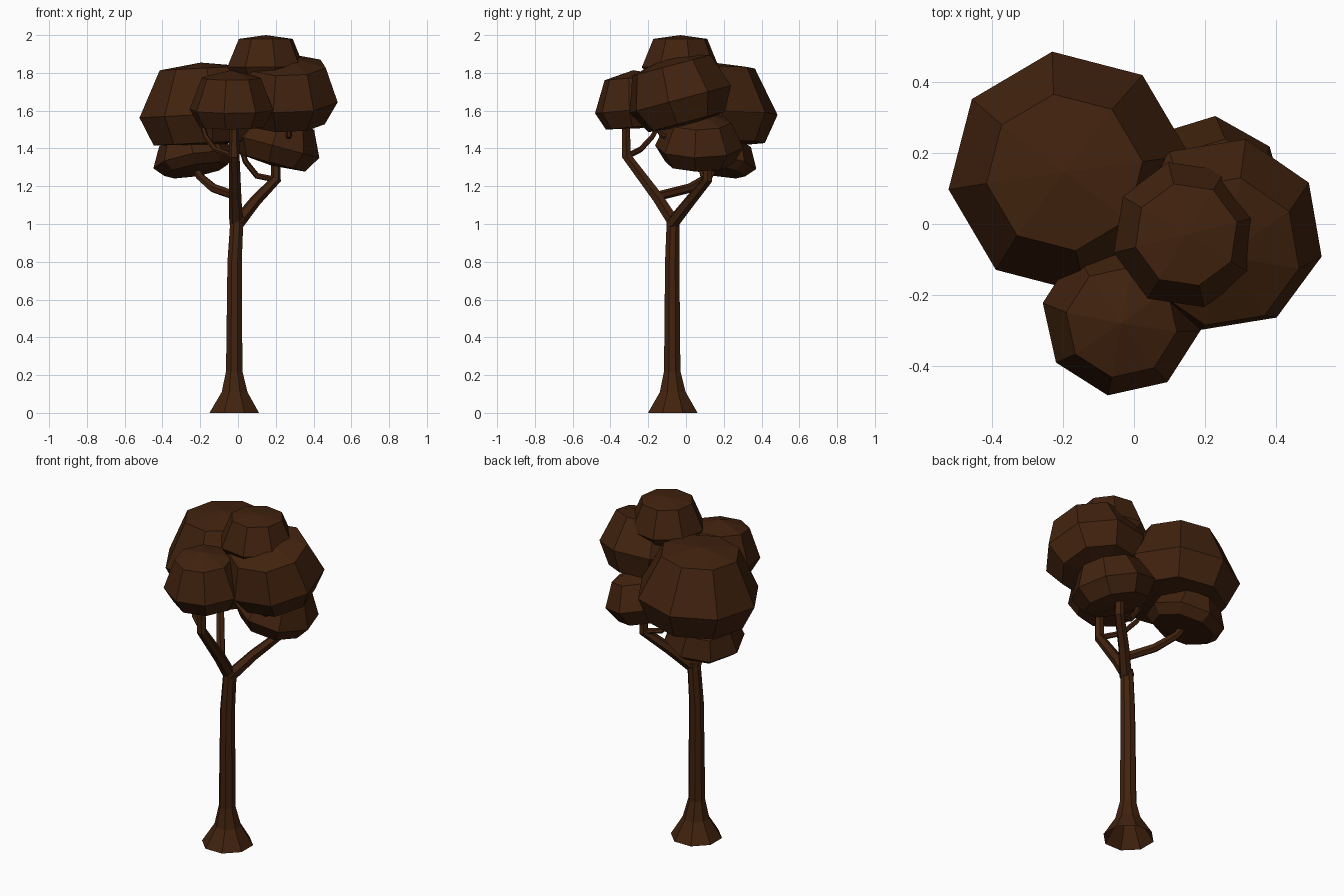
import bpy, bmesh, math
from mathutils import Vector, Matrix

cube = bpy.data.objects.get("Cube")
if cube:
    bpy.data.objects.remove(cube, do_unlink=True)

# Single dark brown material
brown = bpy.data.materials.new("dark_brown")
brown.use_nodes = True
COLOUR = (0.054, 0.0165, 0.0045, 1)
brown.diffuse_color = COLOUR
bsdf = brown.node_tree.nodes["Principled BSDF"]
bsdf.inputs["Base Color"].default_value = COLOUR
bsdf.inputs["Roughness"].default_value = 0.9


def loft(name, rings, tips=()):
    """Skin a list of equal rings; optional (ring index, point) tips close the ends."""
    bm = bmesh.new()
    loops = [[bm.verts.new(p) for p in ring] for ring in rings]
    n = len(loops[0])
    for a, b in zip(loops, loops[1:]):
        for i in range(n):
            j = (i + 1) % n
            bm.faces.new((a[i], a[j], b[j], b[i]))
    for index, point in tips:
        loop, tip = loops[index], bm.verts.new(point)
        for i in range(n):
            bm.faces.new((loop[i], loop[(i + 1) % n], tip))
    bmesh.ops.recalc_face_normals(bm, faces=bm.faces)
    mesh = bpy.data.meshes.new(name)
    bm.to_mesh(mesh)
    bm.free()
    mesh.materials.append(brown)
    obj = bpy.data.objects.new(name, mesh)
    bpy.context.collection.objects.link(obj)


def circle(r, sides, phase=0.0):
    return [Vector((r * math.cos(phase + math.tau * i / sides),
                    r * math.sin(phase + math.tau * i / sides), 0)) for i in range(sides)]


def tube(name, path, sides=6):
    """Tapered limb through (x, y, z, radius) points."""
    pts = [Vector(p[:3]) for p in path]
    rings = []
    for i, p in enumerate(pts):
        before = (p - pts[i - 1]).normalized() if i else Vector()
        after = (pts[i + 1] - p).normalized() if i < len(pts) - 1 else Vector()
        turn = Vector((0, 0, 1)).rotation_difference(before + after)
        rings.append([p + turn @ v for v in circle(path[i][3], sides)])
    loft(name, rings)


def clump(name, centre, profile, low, high, phase, tilt_x=0, tilt_y=0):
    """Faceted eight-sided foliage mass; profile holds (radius, height) rings."""
    m = (Matrix.Translation(centre) @ Matrix.Rotation(math.radians(tilt_y), 4, 'Y')
         @ Matrix.Rotation(math.radians(tilt_x), 4, 'X'))
    rings = [[m @ (v + Vector((0, 0, z))) for v in circle(r, 8, math.radians(phase))]
             for r, z in profile]
    loft(name, rings, [(0, m @ Vector((0, 0, low))), (-1, m @ Vector((0, 0, high)))])


# Trunk with flared, open foot
trunk = [(-0.02, -0.07, 0.0, 0.142), (-0.018, -0.07, 0.11, 0.074), (-0.02, -0.073, 0.22, 0.047),
         (-0.018, -0.073, 0.8, 0.041), (-0.005, -0.067, 1.04, 0.037)]
loft("trunk", [[Vector((x, y, z)) + v for v in circle(r, 8, math.pi / 8)] for x, y, z, r in trunk])

# Main limbs
tube("front_branch", [(-0.01, -0.06, 1.0, 0.036), (-0.015, -0.15, 1.14, 0.033),
                      (-0.02, -0.315, 1.36, 0.028), (-0.02, -0.32, 1.58, 0.023)])
tube("back_left_branch", [(-0.005, -0.075, 1.0, 0.036), (0.09, 0.02, 1.12, 0.031),
                          (0.2, 0.115, 1.235, 0.028), (0.2, 0.115, 1.4, 0.025)])
tube("back_right_branch", [(-0.015, -0.14, 1.15, 0.025), (-0.13, 0.02, 1.19, 0.025),
                           (-0.2, 0.12, 1.25, 0.022), (-0.24, 0.17, 1.33, 0.018)])

# Thin twigs reaching the upper foliage
tube("front_twig", [(-0.02, -0.31, 1.36, 0.016), (-0.12, -0.24, 1.395, 0.015),
                    (-0.17, -0.18, 1.46, 0.014), (-0.2, -0.12, 1.56, 0.012)])
tube("back_twig", [(0.2, 0.115, 1.235, 0.016), (0.1, 0.09, 1.255, 0.016),
                   (0.04, 0.07, 1.33, 0.015), (0.0, 0.06, 1.46, 0.014)])
tube("side_twig", [(0.25, 0.0, 1.42, 0.016), (0.27, -0.13, 1.47, 0.016), (0.27, -0.15, 1.56, 0.014)])

# Foliage clumps
clump("large_back_foliage", (-0.185, 0.145, 1.63),
      [(0.275, -0.20), (0.343, -0.05), (0.222, 0.195)], -0.22, 0.225, 8, tilt_y=-3)
clump("left_foliage", (0.25, -0.04, 1.70),
      [(0.215, -0.165), (0.285, -0.04), (0.22, 0.145)], -0.19, 0.195, -13, tilt_x=15)
clump("top_foliage", (0.147, -0.03, 1.85),
      [(0.16, -0.09), (0.21, -0.02), (0.147, 0.13)], -0.11, 0.15, 14)
clump("front_foliage", (-0.035, -0.265, 1.65),
      [(0.175, -0.135), (0.225, -0.045), (0.158, 0.125)], -0.145, 0.165, -10, tilt_x=5)
clump("low_right_foliage", (-0.235, 0.16, 1.352),
      [(0.17, -0.07), (0.22, -0.02), (0.17, 0.09)], -0.08, 0.12, 0, tilt_x=-11, tilt_y=-10)
clump("low_left_foliage", (0.21, 0.07, 1.43),
      [(0.18, -0.11), (0.235, -0.02), (0.17, 0.115)], -0.125, 0.17, -6, tilt_y=15)
